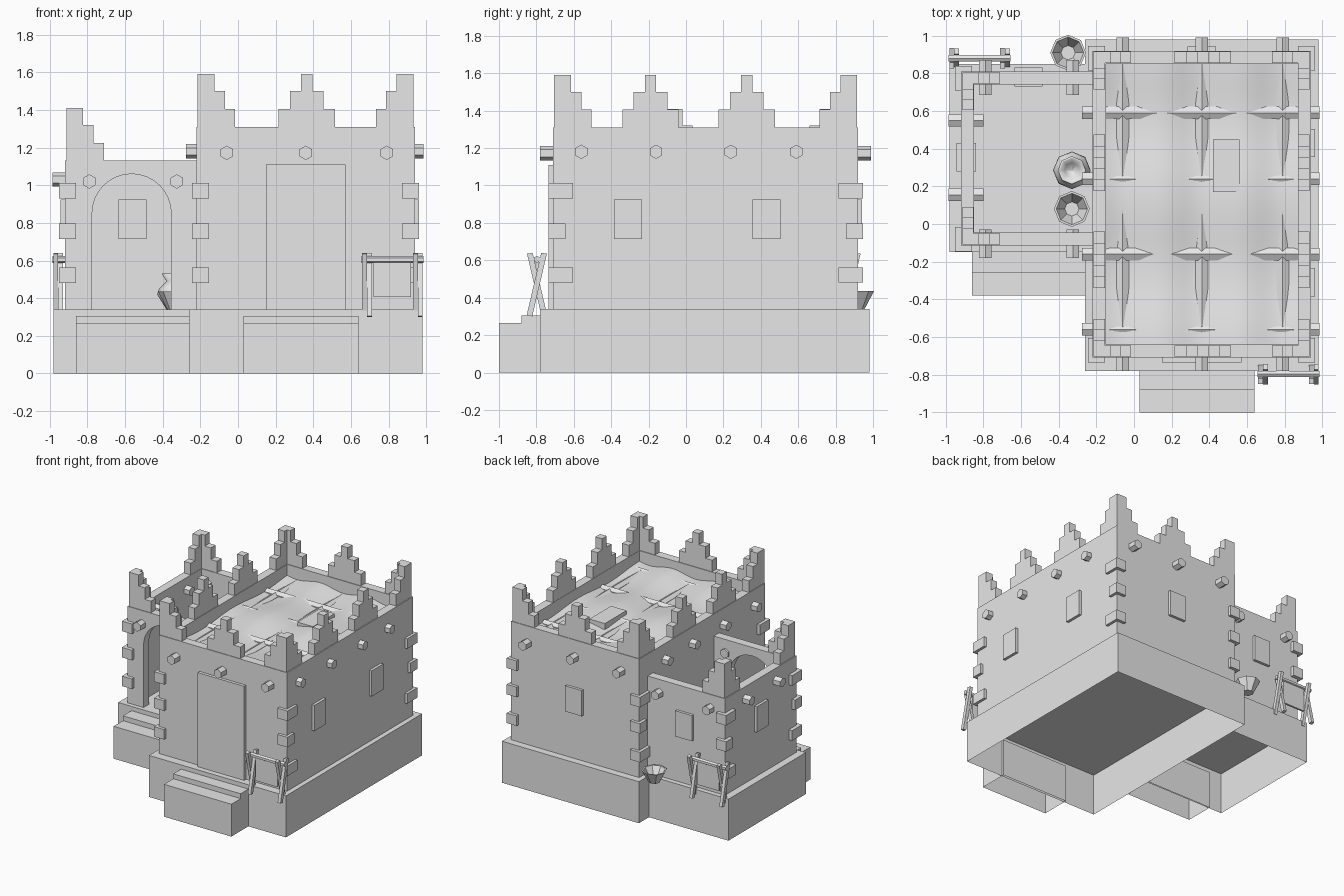
import bpy, bmesh, math
from mathutils import Matrix, Vector

cube = bpy.data.objects.get("Cube")
if cube:
    bpy.data.objects.remove(cube, do_unlink=True)

clay = bpy.data.materials.new("plain_grey_clay")
clay.use_nodes = True
GREY = (0.8, 0.8, 0.8, 1)
clay.diffuse_color = GREY
clay.node_tree.nodes["Principled BSDF"].inputs["Base Color"].default_value = GREY


def finish(name, bm, fix=True):
    if fix:
        bmesh.ops.recalc_face_normals(bm, faces=bm.faces)
    me = bpy.data.meshes.new(name)
    bm.to_mesh(me)
    bm.free()
    me.materials.append(clay)
    ob = bpy.data.objects.new(name, me)
    bpy.context.collection.objects.link(ob)
    return ob


def prism(name, pts, axis, a, b, open_bottom=False):
    """Extrude a (u, z) outline along the x or y axis from a to b."""
    bm = bmesh.new()
    place = (lambda u, z: (a, u, z)) if axis == "x" else (lambda u, z: (u, a, z))
    face = bm.faces.new([bm.verts.new(place(u, z)) for u, z in pts])
    out = bmesh.ops.extrude_face_region(bm, geom=[face])
    shift = Vector((b - a, 0, 0) if axis == "x" else (0, b - a, 0))
    moved = [v for v in out["geom"] if isinstance(v, bmesh.types.BMVert)]
    bmesh.ops.translate(bm, vec=shift, verts=moved)
    bmesh.ops.recalc_face_normals(bm, faces=bm.faces)
    if open_bottom:
        low = [f for f in bm.faces if all(abs(v.co.z) < 1e-4 for v in f.verts)]
        bmesh.ops.delete(bm, geom=low, context="FACES")
    return finish(name, bm, fix=False)


def box(name, x0, x1, y0, y1, z0, z1, open_bottom=False):
    return prism(name, [(x0, z0), (x1, z0), (x1, z1), (x0, z1)], "y", y0, y1, open_bottom)


def lathe(name, profile, x, y):
    """Eight-sided revolved pot."""
    bm = bmesh.new()
    verts = [bm.verts.new((r, 0, z)) for r, z in profile]
    edges = [bm.edges.new(p) for p in zip(verts, verts[1:])]
    bmesh.ops.spin(bm, geom=verts + edges, cent=(0, 0, 0), axis=(0, 0, 1),
                   angle=math.tau, steps=8)
    bmesh.ops.remove_doubles(bm, verts=bm.verts, dist=0.0005)
    bmesh.ops.translate(bm, vec=(x, y, 0), verts=bm.verts)
    return finish(name, bm)


RISE = [0.095, 0.19, 0.28]


def battlement(name, axis, a, b, u, z, left, right):
    """Stepped battlement; left and right are the step widths, widest first."""
    pts = [(u - left[0], z)]
    for i, h in enumerate(RISE):
        pts += [(u - left[i], z + h)]
        if i < 2:
            pts += [(u - left[i + 1], z + h)]
    side = [(u + right[0], z)]
    for i, h in enumerate(RISE):
        side += [(u + right[i], z + h)]
        if i < 2:
            side += [(u + right[i + 1], z + h)]
    pts += side[::-1]
    clean = [p for i, p in enumerate(pts) if p != pts[i - 1]]
    prism(name, clean, axis, a, b)


MID, CORNER, NONE = [0.15, 0.09, 0.03], [0.2, 0.145, 0.09], [0, 0, 0]


def corner_battlement(name, x, y, sx, sy, z):
    """Two stepped wings meeting at a corner; sx and sy point outwards."""
    t = 0.06
    for axis, u, s, v, sv in (("y", x, sx, y, sy), ("x", y, sy, x, sx)):
        wings = (CORNER, NONE) if s > 0 else (NONE, CORNER)
        battlement(name, axis, v - sv * t, v, u, z, *wings)


def quoins(name, x, y, sx, sy):
    for i, z in enumerate((0.48, 0.715, 0.93)):
        ox, oy = x + sx * 0.03, y + sy * 0.03
        ix = ox - sx * 0.09
        iy = oy - sy * (0.09 if i == 1 else 0.13)
        box(name, min(ox, ix), max(ox, ix), min(oy, iy), max(oy, iy), z, z + 0.082)


def beam(name, axis, u, z, a, b):
    hexa = [(u + 0.038 * math.sin(k * math.pi / 3), z + 0.038 * math.cos(k * math.pi / 3))
            for k in range(6)]
    prism(name, hexa, axis, a, b)


# Plinths, hollow underneath, and front steps
G = 0.34
box("main_plinth", -0.26, 0.98, -0.78, 0.98, 0, G, True)
box("annex_plinth", -0.98, -0.26, -0.15, 0.85, 0, G, True)
for name, x0, x1, y in (("main_steps", 0.03, 0.64, -0.76), ("annex_steps", -0.86, -0.26, -0.14)):
    prism(name, [(y, 0), (y, 0.305), (y - 0.12, 0.305), (y - 0.12, 0.265),
                 (y - 0.24, 0.265), (y - 0.24, 0)], "x", x0, x1, True)

# Main building walls
X0, X1, Y0, Y1, T, TOP = -0.22, 0.94, -0.71, 0.92, 0.07, 1.31
box("main_front_wall", X0, X1, Y0, Y0 + T, G, TOP)
box("main_back_wall", X0, X1, Y1 - T, Y1, G, TOP)
box("main_right_wall", X0, X0 + T, Y0 + T, Y1 - T, G, TOP)
box("main_left_wall", X1 - T, X1, Y0 + T, Y1 - T, G, TOP)
box("main_door", 0.15, 0.57, Y0 - 0.025, Y0 + 0.01, G, 1.11)

# Annex walls, with an arched doorway in the front one
AX, AY0, AY1, ATOP = -0.92, -0.115, 0.81, 1.13
arch = [(-0.565 - 0.21 * math.cos(k * math.pi / 16), 0.85 + 0.21 * math.sin(k * math.pi / 16))
        for k in range(17)]
prism("annex_front_wall", [(AX, G), (-0.775, G)] + arch +
      [(-0.355, G), (X0, G), (X0, ATOP), (AX, ATOP)], "y", AY0, AY0 + T)
box("annex_back_wall", AX, X0, AY1 - T, AY1, G, ATOP)
box("annex_side_wall", AX, AX + T, AY0 + T, AY1 - T, G, ATOP)

# Windows
for y in (-0.31, 0.43):
    box("side_window", X1 - 0.02, X1 + 0.022, y - 0.075, y + 0.075, 0.715, 0.925)
box("back_window", 0.285, 0.435, Y1 - 0.02, Y1 + 0.022, 0.715, 0.925)
box("annex_back_window", -0.635, -0.485, AY1 - T - 0.01, AY1 + 0.022, 0.715, 0.925)
box("annex_side_window", AX - 0.022, AX + T + 0.01, 0.28, 0.43, 0.715, 0.925)

# Battlements and corner stones
for sx, x in ((-1, X0 + 0.005), (1, X1 - 0.008)):
    for sy, y in ((-1, Y0 + 0.005), (1, Y1 - 0.005)):
        corner_battlement("main_corner_battlement", x, y, sx, sy, TOP)
        quoins("main_corner_stone", x, y, sx, sy)
    for y in (-0.19, 0.325):
        battlement("side_battlement", "x", x - sx * 0.06, x, y, TOP, MID, MID)
for y in (Y0 + 0.005, Y1 - 0.065):
    battlement("end_battlement", "y", y, y + 0.06, 0.365, TOP, MID, MID)
for sy, y in ((-1, AY0), (1, AY1)):
    corner_battlement("annex_corner_battlement", AX + 0.008, y - sy * 0.005, -1, sy, ATOP)
    quoins("annex_corner_stone", AX, y, -1, sy)

# Roof beams
for x in (-0.06, 0.36, 0.79):
    beam("long_beam", "y", x, 1.172, -0.78, 0.99)
for y in (-0.56, -0.16, 0.24, 0.59):
    beam("cross_beam", "x", y, 1.18, -0.275, 0.985)
for x in (-0.79, -0.325):
    beam("annex_front_beam", "y", x, 1.02, -0.18, -0.03)
    beam("annex_back_beam", "y", x, 1.02, 0.685, 0.87)
for y in (0.155, 0.55):
    beam("annex_side_beam", "x", y, 1.03, -0.985, -0.8)

# Uneven plastered roof, with a shallow hatch
bm = bmesh.new()
bmesh.ops.create_grid(bm, x_segments=32, y_segments=44, size=0.5)
for v in bm.verts:
    x, y = v.co.x * 1.04 + 0.36, v.co.y * 1.5 + 0.105
    wave_y = math.cos(math.tau * (y - 0.15) / 0.8)
    wave_x = -math.cos(math.tau * (x - 0.36) / 0.42)
    v.co = (x, y, 1.215 + 0.013 * wave_y + 0.016 * wave_x)
roof = finish("plaster_roof", bm)
for p in roof.data.polygons:
    p.use_smooth = True
box("roof_hatch", 0.42, 0.56, 0.17, 0.45, 1.2, 1.25)

# Pots
BOWL = [(0.0005, G), (0.045, G), (0.095, 0.435), (0.083, 0.435), (0.038, 0.355), (0.0005, 0.355)]
lathe("annex_bowl", BOWL, -0.33, 0.08)
lathe("back_bowl", BOWL, -0.35, 0.91)
jar = lathe("jar", [(0.0005, G), (0.05, G), (0.1, 0.42), (0.09, 0.45), (0.05, 0.49),
                    (0.075, 0.53), (0.065, 0.53), (0.04, 0.49), (0.0005, 0.47)], -0.33, 0.285)
for p in jar.data.polygons:
    p.use_smooth = True

# Hide-drying racks with crossed legs
for name, cx, cy in (("front_rack", 0.82, -0.797), ("back_rack", -0.82, 0.88)):
    for dx in (-0.135, 0.135):
        for s in (-1, 1):
            x = cx + dx + s * 0.013
            prism(name + "_leg", [(cy - s * 0.055, 0.305), (cy - s * 0.025, 0.3),
                                  (cy + s * 0.053, 0.635), (cy + s * 0.023, 0.64)],
                  "x", x - 0.013, x + 0.013)
    beam(name + "_bar", "x", cy, 0.605, cx - 0.165, cx + 0.165)
    bar = bpy.context.collection.objects[-1]
    bar.matrix_world = (Matrix.Translation((0, cy, 0.605)) @ Matrix.Diagonal((1, 0.5, 0.5, 1))
                        @ Matrix.Translation((0, -cy, -0.605)))
    box(name + "_hide", cx - 0.1, cx + 0.1, cy - 0.008, cy + 0.008, 0.405, 0.61)
